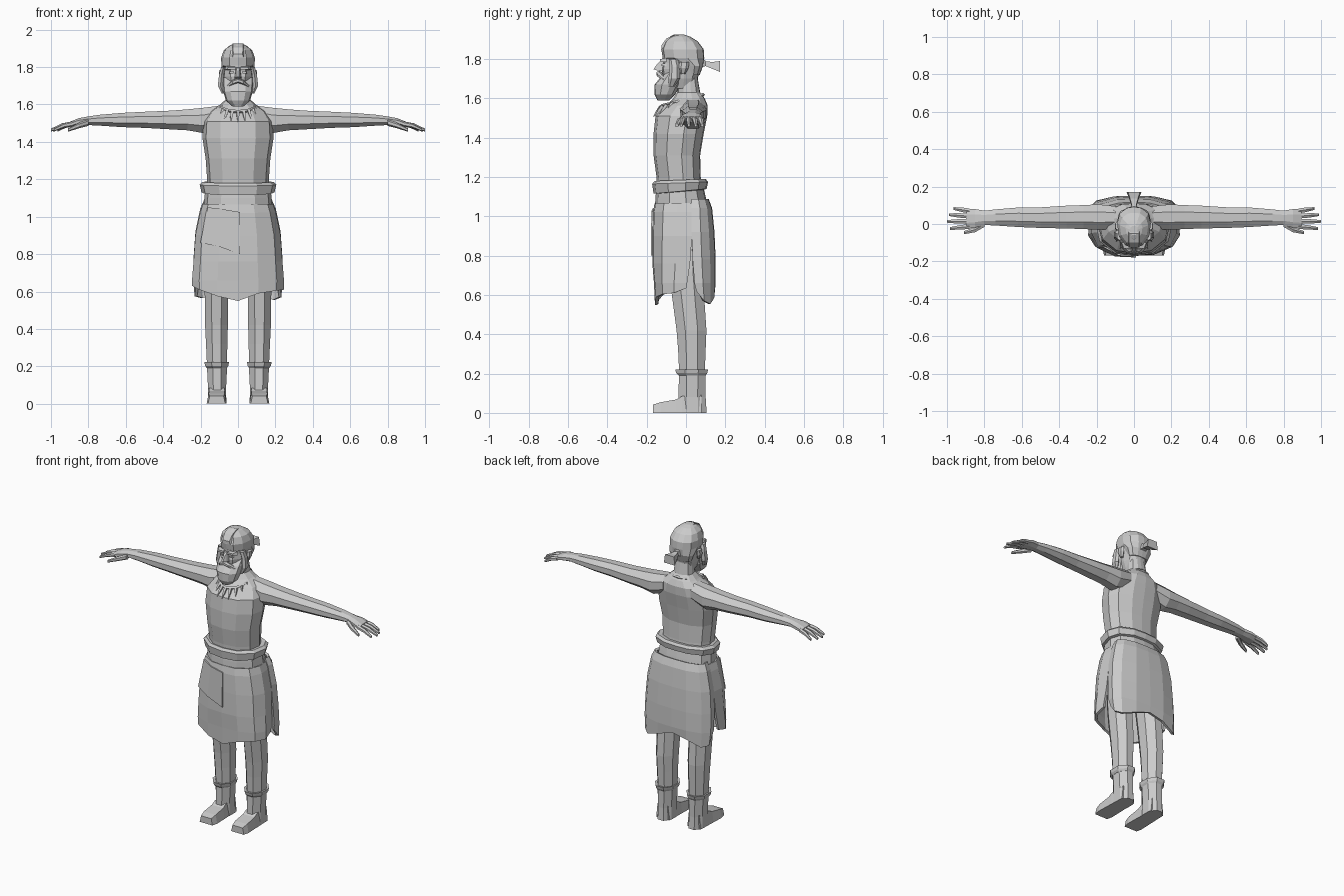
import bpy, bmesh, math
from mathutils import Vector

grey = bpy.data.materials.new("plain grey")
grey.diffuse_color = (0.6, 0.6, 0.6, 1)


def finish(name, bm, mirror=False, thick=0):
    bmesh.ops.recalc_face_normals(bm, faces=bm.faces)
    me = bpy.data.meshes.new(name)
    bm.to_mesh(me)
    bm.free()
    me.materials.append(grey)
    ob = bpy.data.objects.new(name, me)
    bpy.context.collection.objects.link(ob)
    if thick:
        mod = ob.modifiers.new("thickness", 'SOLIDIFY')
        mod.thickness, mod.offset = thick, 0
    if mirror:
        ob.modifiers.new("mirror", 'MIRROR')
    return ob


def loft(name, rings, mirror=False):
    """Closed skin through rings of equal point count, capped at both ends."""
    bm = bmesh.new()
    vs = [[bm.verts.new(p) for p in r] for r in rings]
    n = len(vs[0])
    for a, b in zip(vs, vs[1:]):
        for i in range(n):
            bm.faces.new((a[i], a[(i + 1) % n], b[(i + 1) % n], b[i]))
    bm.faces.new(vs[0])
    bm.faces.new(vs[-1])
    return finish(name, bm, mirror)


def sheet(name, rows, thick):
    """Open cloth panel through rows of points."""
    bm = bmesh.new()
    vs = [[bm.verts.new(p) for p in r] for r in rows]
    for a, b in zip(vs, vs[1:]):
        for i in range(len(a) - 1):
            bm.faces.new((a[i], a[i + 1], b[i + 1], b[i]))
    return finish(name, bm, thick=thick)


def body(z, w, yf, yb, dip=0):
    """Horizontal twelve-point section; dip lowers the front."""
    d = yb - yf
    half = [(0, yf), (.5 * w, yf + .05 * d), (.9 * w, yf + .28 * d), (w, yf + .6 * d),
            (.85 * w, yb - .16 * d), (.42 * w, yb - .02 * d), (0, yb)]
    pts = half + [(-x, y) for x, y in half[-2:0:-1]]
    return [(x, y, z - dip * (yb - y) / d) for x, y in pts]


def oval(z, cx, w, yf, yb, n=8):
    """Horizontal section away from the centre line."""
    c, h = (yf + yb) / 2, (yb - yf) / 2
    k = 1 / math.cos(math.pi / n)
    return [(cx + w * k * math.cos(math.tau * (i + .5) / n),
             c + h * k * math.sin(math.tau * (i + .5) / n), z) for i in range(n)]


def across(x, y, hy, z, hz, n=8):
    """Section facing along x, used for arms and fingers."""
    k = 1 / math.cos(math.pi / n)
    return [(x, y + hy * k * math.cos(math.tau * (i + .5) / n),
             z + hz * k * math.sin(math.tau * (i + .5) / n)) for i in range(n)]


def facing(y, x0, x1, z0, z1, bevel=.8):
    """Rectangular section facing along y, narrower on top."""
    c, h = (x0 + x1) / 2, (x1 - x0) / 2
    return [(x0, y, z0), (x1, y, z0), (c + h * bevel, y, z1), (c - h * bevel, y, z1)]


def spike(name, base, tip, r, n=4, mirror=False):
    """Slim pointed cone from base to tip."""
    base, tip = Vector(base), Vector(tip)
    d = (tip - base).normalized()
    u = d.orthogonal().normalized()
    v = d.cross(u)
    rings = []
    for c, s in ((base, r), (base.lerp(tip, .5), r * .75), (tip, r * .08)):
        rings.append([c + s * (u * math.cos(math.tau * i / n) + v * math.sin(math.tau * i / n))
                      for i in range(n)])
    return loft(name, rings, mirror)


# torso, shoulders and neck in one skin
loft("torso", [body(*r) for r in (
    (.96, .16, -.12, .08), (1.10, .165, -.145, .085), (1.20, .165, -.15, .075),
    (1.31, .173, -.165, .072), (1.42, .19, -.165, .09), (1.51, .185, -.155, .108),
    (1.565, .15, -.10, .11), (1.60, .095, -.065, .095), (1.63, .062, -.045, .072),
    (1.70, .055, -.04, .06), (1.78, .055, -.04, .06))])

# arms
loft("arm", [across(*r) for r in (
    (.10, .035, .06, 1.535, .058), (.19, .037, .068, 1.515, .067), (.27, .037, .064, 1.518, .056),
    (.36, .037, .061, 1.517, .05), (.50, .034, .055, 1.518, .043), (.62, .036, .052, 1.517, .038),
    (.74, .035, .043, 1.516, .029), (.80, .033, .038, 1.513, .023), (.85, .03, .05, 1.507, .02),
    (.895, .028, .053, 1.495, .014))], True)

# fingers and thumb
for y0, y1, x1 in ((.07, .083, .965), (.042, .05, .99), (.014, .014, 1.0), (-.013, -.024, .985)):
    xm = (.88 + x1) / 2
    loft("finger", [across(.88, y0, .013, 1.497, .012, 6),
                    across(xm, (y0 + y1) / 2, .012, 1.487, .011, 6),
                    across(x1, y1, .007, 1.463, .007, 6)], True)
loft("thumb", [across(.80, .0, .016, 1.503, .015, 6), across(.85, -.03, .014, 1.488, .013, 6),
               across(.91, -.047, .008, 1.463, .008, 6)], True)

# belt with folded upper roll and lower wrap
loft("belt", [body(*r) for r in (
    (1.135, .175, -.145, .09, .02), (1.14, .195, -.165, .105, .025),
    (1.175, .205, -.172, .112, .01), (1.19, .19, -.16, .10, .01), (1.185, .16, -.14, .07, .01))])
loft("waist_wrap", [body(*r) for r in (
    (1.05, .185, -.158, .11), (1.10, .18, -.155, .10), (1.145, .175, -.15, .09))])


# skirt panels, front and back, with ragged hems and slits at the sides
def panel(name, rows, hem, cols):
    out = []
    for i, (z, w, y_mid, y_side) in enumerate(rows):
        last = i == len(rows) - 1
        out.append([(w * a, y_side + (y_mid - y_side) * b, h if last else z)
                    for (a, b), h in zip(cols, hem)])
    sheet(name, out, .016)


cols = [(-.97, 0), (-1, .4), (-.85, .75), (-.45, .97), (0, 1), (.45, .97), (.85, .75), (1, .4), (.97, 0)]
panel("front_skirt", ((1.065, .18, -.152, .03), (1.02, .195, -.16, .035), (.90, .22, -.163, .03),
                      (.76, .23, -.163, .02), (.66, .238, -.155, .005), (.60, .237, -.15, 0)),
      (.645, .63, .61, .575, .55, .59, .605, .61, .635), cols)
panel("back_skirt", ((1.085, .175, .108, .03), (1.04, .195, .125, .03), (.92, .22, .137, .03),
                     (.78, .23, .143, .035), (.66, .232, .143, .045), (.58, .225, .138, .055)),
      (.62, .575, .565, .60, .62, .585, .555, .57, .62), cols)
# overlapping flap on the front
sheet("skirt_flap", [[(-.16, -.122, 1.05), (-.08, -.165, 1.04), (.01, -.172, 1.025)],
                     [(-.20, -.122, .86), (-.10, -.17, .84), (.01, -.175, .80)]], .008)

# legs
loft("leg", [oval(*r) for r in (
    (.96, .09, .075, -.10, .08), (.72, .112, .066, -.085, .085), (.60, .115, .063, -.072, .092),
    (.42, .115, .061, -.048, .104), (.32, .114, .057, -.04, .10), (.19, .112, .053, -.034, .095))], True)
# boots: cuff, shaft and foot
loft("boot_cuff", [oval(*r) for r in (
    (.19, .113, .054, -.038, .10), (.203, .114, .062, -.05, .108),
    (.222, .114, .066, -.055, .113), (.218, .113, .05, -.035, .095))], True)
loft("boot_shaft", [oval(*r) for r in (
    (.0, .112, .05, -.04, .105), (.08, .112, .048, -.038, .10), (.20, .112, .054, -.036, .10))], True)
loft("boot_foot", [facing(*r) for r in (
    (.08, .066, .16, 0, .09), (-.02, .063, .164, 0, .085), (-.05, .062, .165, 0, .068),
    (-.13, .06, .168, 0, .054), (-.168, .068, .16, 0, .042))], True)

# head
loft("head", [body(*r) for r in (
    (1.65, .05, -.09, .04), (1.70, .07, -.115, .058), (1.75, .078, -.125, .078),
    (1.78, .08, -.117, .085), (1.81, .08, -.12, .085))])
# hair cap with a slightly overhanging hairline
loft("hair", [body(*r) for r in (
    (1.72, .066, -.01, .07), (1.765, .085, -.02, .087), (1.805, .089, -.118, .093),
    (1.85, .09, -.126, .09), (1.89, .076, -.108, .06), (1.915, .045, -.08, .02),
    (1.925, .02, -.06, -.01))])
# hair ridge, parted along the middle
loft("hair_ridge", [facing(-.125, -.03, .03, 1.85, 1.87), facing(-.10, -.035, .035, 1.87, 1.905),
                    facing(-.05, -.035, .035, 1.89, 1.926), facing(.03, -.03, .03, 1.87, 1.905),
                    facing(.075, -.02, .02, 1.84, 1.86)])
# tied tail at the back
loft("hair_tie", [facing(.07, -.03, .03, 1.755, 1.81), facing(.10, -.014, .014, 1.765, 1.792)])
loft("hair_tail", [facing(.092, -.012, .012, 1.768, 1.79), facing(.135, -.026, .026, 1.75, 1.785),
                   facing(.172, -.04, .04, 1.735, 1.79)])

# face: brow, eye, nose, moustache, mouth
loft("brow", [facing(-.10, .012, .072, 1.785, 1.806), facing(-.132, .01, .058, 1.788, 1.80)], True)
loft("eye", [facing(-.10, .02, .05, 1.764, 1.778), facing(-.124, .024, .046, 1.766, 1.776)], True)
loft("nose", [[(-.022, -.10, 1.735), (.022, -.10, 1.735), (.012, -.10, 1.80), (-.012, -.10, 1.80)],
              [(-.016, -.145, 1.742), (.016, -.145, 1.742), (.009, -.128, 1.795), (-.009, -.128, 1.795)],
              [(-.006, -.166, 1.748), (.006, -.166, 1.748), (.005, -.15, 1.77), (-.005, -.15, 1.77)]])
loft("moustache", [across(0, -.137, .014, 1.728, .011, 6), across(.03, -.133, .014, 1.718, .011, 6),
                   across(.062, -.108, .008, 1.695, .007, 6)], True)
# beard
loft("beard", [body(*r) for r in (
    (1.745, .082, -.085, -.02), (1.71, .083, -.128, -.02), (1.67, .08, -.16, -.025),
    (1.62, .064, -.16, -.055), (1.59, .03, -.145, -.085))])
# ears and side locks
loft("ear", [oval(1.725, .083, .008, -.025, -.005, 6), oval(1.755, .09, .012, -.035, .01, 6),
             oval(1.785, .09, .01, -.03, .012, 6)], True)
loft("side_lock", [oval(1.80, .078, .012, -.085, -.045, 6), oval(1.76, .088, .013, -.08, -.035, 6),
                   oval(1.70, .094, .014, -.085, -.035, 6), oval(1.66, .08, .008, -.09, -.06, 6)], True)

# necklace cord, lower at the front, with hanging teeth
bm = bmesh.new()
N, M, loops = 16, 4, []
for i in range(N):
    a = math.tau * i / N
    s, c = math.sin(a), math.cos(a)
    ctr = Vector((.088 * s, -.018 - .105 * c, 1.59 - .028 * c))
    out = Vector((s, -c, 0))
    loops.append([bm.verts.new(ctr + .009 * (out * math.cos(math.tau * k / M)
                  + Vector((0, 0, 1)) * math.sin(math.tau * k / M))) for k in range(M)])
for i in range(N):
    p, q = loops[i], loops[(i + 1) % N]
    for k in range(M):
        bm.faces.new((p[k], p[(k + 1) % M], q[(k + 1) % M], q[k]))
finish("necklace_cord", bm)
for i in range(-4, 5):
    a = i * .36
    s, c = math.sin(a), math.cos(a)
    base = (.088 * s, -.022 - .105 * c, 1.588 - .028 * c)
    spike("necklace_tooth", base, (.112 * s, -.038 - .13 * c, 1.555 - .05 * c), .011)
